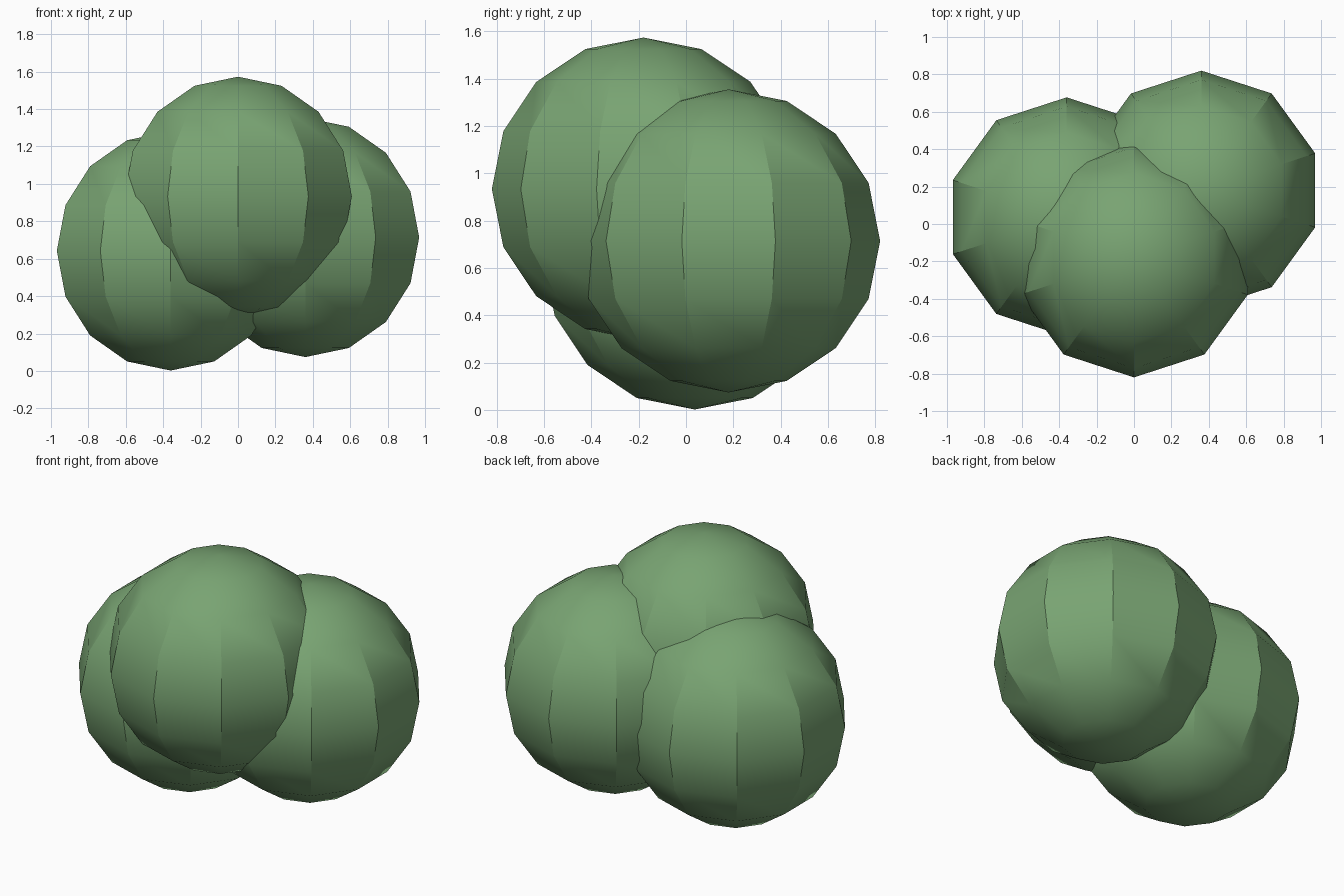
import bpy
import math

cube = bpy.data.objects.get("Cube")
if cube:
    bpy.data.objects.remove(cube, do_unlink=True)

# Leaf green for the whole bush
green = bpy.data.materials.new("leaf_green")
green.use_nodes = True
color = (0.19, 0.37, 0.17, 1.0)
green.diffuse_color = color
bsdf = next(n for n in green.node_tree.nodes if n.type == "BSDF_PRINCIPLED")
bsdf.inputs["Base Color"].default_value = color
bsdf.inputs["Roughness"].default_value = 0.9

RADIUS = 0.64


def foliage_ball(name, location):
    """Low-poly sphere with a vertex on the x axis."""
    bpy.ops.mesh.primitive_uv_sphere_add(
        segments=10, ring_count=8, radius=RADIUS, location=location)
    ball = bpy.context.object
    ball.name = name
    ball.data.name = name
    ball.data.materials.append(green)
    # Only the steep seams around the equator stay sharp
    bpy.ops.object.shade_smooth_by_angle(angle=math.radians(30))
    return ball


# Three overlapping clumps of the bush
foliage_ball("front_foliage", (0.0, -0.18, 0.933))
foliage_ball("left_foliage", (0.36, 0.18, 0.714))
foliage_ball("right_foliage", (-0.36, 0.037, 0.642))
